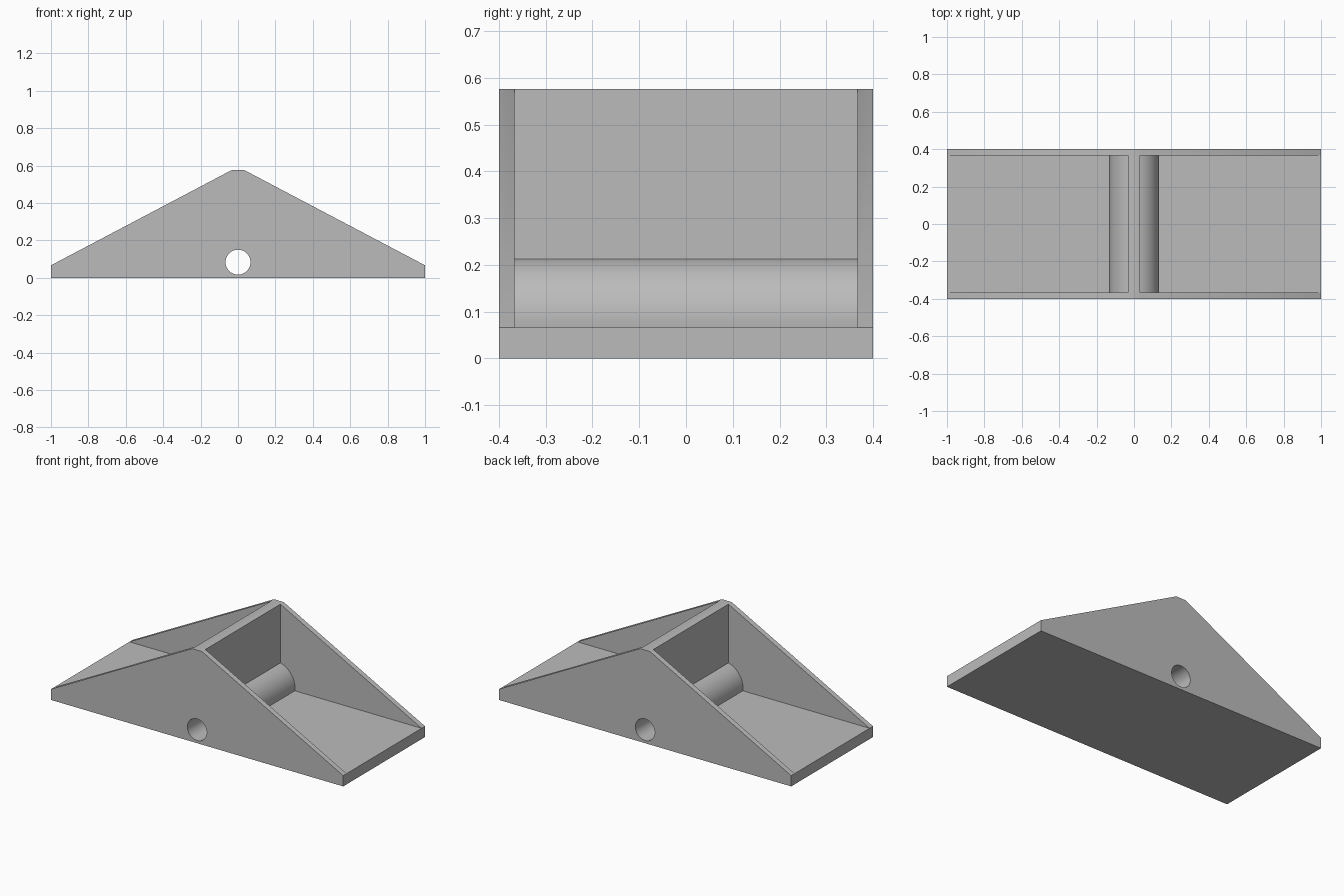
import bpy, bmesh, math

cube = bpy.data.objects.get("Cube")
if cube:
    bpy.data.objects.remove(cube, do_unlink=True)

U = 1 / 60                      # one design unit
HALF_DEPTH, WALL = 0.4, 2 * U
FLOOR, TOP = 4 * U, 0.576
AXIS, HOLE_R, BOSS_R = 5 * U, 4 * U, 8 * U

grey = bpy.data.materials.new("plain grey")
grey.use_nodes = True
colour = (0.5, 0.5, 0.5, 1)
grey.diffuse_color = colour
grey.node_tree.nodes["Principled BSDF"].inputs["Base Color"].default_value = colour


def extrude(name, profile, half):
    """Extrude an x-z profile from y = -half to y = half."""
    bm = bmesh.new()
    face = bm.faces.new([bm.verts.new((x, -half, z)) for x, z in profile])
    moved = bmesh.ops.extrude_face_region(bm, geom=[face])["geom"]
    verts = [v for v in moved if isinstance(v, bmesh.types.BMVert)]
    bmesh.ops.translate(bm, verts=verts, vec=(0, 2 * half, 0))
    bmesh.ops.recalc_face_normals(bm, faces=bm.faces)
    mesh = bpy.data.meshes.new(name)
    bm.to_mesh(mesh)
    bm.free()
    mesh.materials.append(grey)
    obj = bpy.data.objects.new(name, mesh)
    bpy.context.collection.objects.link(obj)
    return obj


def arc(radius, start, end, steps):
    angles = [start + (end - start) * i / steps for i in range(steps + 1)]
    return [(radius * math.cos(a), AXIS + radius * math.sin(a)) for a in angles]


# Wedge-shaped body
right_half = [(1, 0), (1, FLOOR), (WALL, TOP)]
body = extrude("ramp_body", right_half + [(-x, z) for x, z in reversed(right_half)], HALF_DEPTH)

# Pockets on both sides, leaving side walls, floor, centre web and rounded boss
boss = arc(BOSS_R, math.asin((FLOOR - AXIS) / BOSS_R), math.acos(WALL / BOSS_R), 20)
pocket = [(1.2, FLOOR)] + boss + [(WALL, 0.8), (1.2, 0.8)]
cutters = [extrude("pocket_cutter_" + side, [(s * x, z) for x, z in pocket], HALF_DEPTH - WALL)
           for side, s in (("left", 1), ("right", -1))]

# Through hole for the axle
cutters.append(extrude("axle_hole_cutter", arc(HOLE_R, 0, math.tau, 48)[:-1], 0.5))

for cutter in cutters:
    cutter.hide_render = True
    cutter.hide_viewport = True
    cut = body.modifiers.new(cutter.name, 'BOOLEAN')
    cut.operation = 'DIFFERENCE'
    cut.solver = 'EXACT'
    cut.object = cutter

# Apply the cuts, then shade the round surfaces smooth
bpy.context.view_layer.update()
cut_mesh = bpy.data.meshes.new_from_object(body.evaluated_get(bpy.context.evaluated_depsgraph_get()))
body.modifiers.clear()
body.data = cut_mesh
for cutter in cutters:
    bpy.data.objects.remove(cutter, do_unlink=True)
bpy.ops.object.select_all(action='DESELECT')
body.select_set(True)
bpy.context.view_layer.objects.active = body
bpy.ops.object.shade_smooth_by_angle(angle=math.radians(30))
